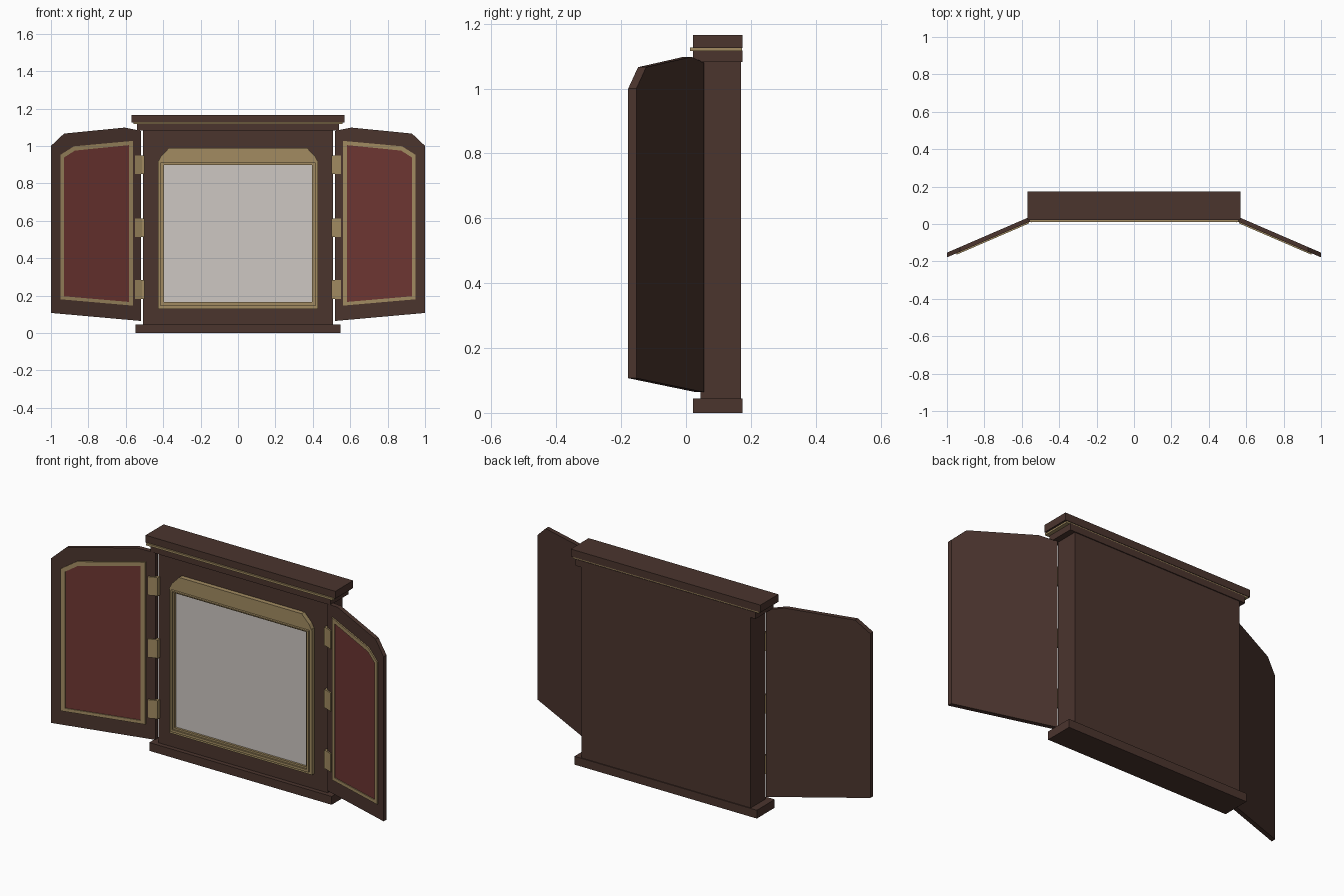
import bpy, bmesh

if "Cube" in bpy.data.objects:
    bpy.data.objects.remove(bpy.data.objects["Cube"], do_unlink=True)


def material(name, r, g, b):
    m = bpy.data.materials.new(name)
    m.use_nodes = True
    m.diffuse_color = (r, g, b, 1)
    node = next(n for n in m.node_tree.nodes if n.type == 'BSDF_PRINCIPLED')
    node.inputs["Base Color"].default_value = (r, g, b, 1)
    node.inputs["Roughness"].default_value = 0.8
    return m


wood = material("dark_wood", 0.07, 0.035, 0.027)
gold = material("dull_gold", 0.36, 0.26, 0.12)
red = material("red_lining", 0.155, 0.037, 0.032)
canvas = material("pale_canvas", 0.61, 0.57, 0.54)


def finish(name, bm, mat):
    bmesh.ops.recalc_face_normals(bm, faces=bm.faces)
    mesh = bpy.data.meshes.new(name)
    bm.to_mesh(mesh)
    bm.free()
    mesh.materials.append(mat)
    obj = bpy.data.objects.new(name, mesh)
    bpy.context.collection.objects.link(obj)
    return obj


def flat(x):
    return 0


def loop(bm, outline, y, bend, side):
    return [bm.verts.new((side * x, y + bend(x), z)) for x, z in outline]


def bridge(bm, a, b):
    for i in range(len(a)):
        j = (i + 1) % len(a)
        bm.faces.new((a[i], a[j], b[j], b[i]))


def plate(name, outline, y0, y1, mat, bend=flat, side=1):
    """Solid plate with an (x, z) outline between two depths."""
    bm = bmesh.new()
    front = loop(bm, outline, y0, bend, side)
    back = loop(bm, outline, y1, bend, side)
    bm.faces.new(front)
    bm.faces.new(back)
    bridge(bm, front, back)
    return finish(name, bm, mat)


def frame(name, outer, inner, y0, y1, mat, bend=flat, side=1):
    """Plate with an opening."""
    bm = bmesh.new()
    loops = [loop(bm, o, y, bend, side)
             for o, y in ((outer, y0), (inner, y0), (inner, y1), (outer, y1))]
    for k in range(4):
        bridge(bm, loops[k], loops[(k + 1) % 4])
    return finish(name, bm, mat)


def rect(x0, x1, z0, z1):
    return [(x0, z0), (x1, z0), (x1, z1), (x0, z1)]


def block(name, half, z0, z1, y0, y1, mat):
    return plate(name, rect(-half, half, z0, z1), y0, y1, mat)


# Cabinet carcass
block("body", 0.508, 0.04, 1.09, 0.045, 0.17, wood)
block("base", 0.548, 0, 0.045, 0.021, 0.175, wood)
block("cornice_step", 0.54, 1.082, 1.118, 0.021, 0.175, wood)
block("cornice_trim", 0.56, 1.116, 1.127, 0.012, 0.172, gold)
block("cornice_top", 0.57, 1.125, 1.165, 0.021, 0.175, wood)

# Picture with stepped gilt frame and crest
block("picture", 0.405, 0.155, 0.91, 0.032, 0.046, canvas)
steps = [rect(-h, h, z0, z1) for h, z0, z1 in
         ((0.428, 0.128, 0.92), (0.414, 0.143, 0.91),
          (0.404, 0.156, 0.904), (0.396, 0.166, 0.898))]
for label, k, depth in (("outer", 0, 0.024), ("middle", 1, 0.012), ("inner", 2, 0.02)):
    frame("picture_frame_" + label, steps[k], steps[k + 1], depth, 0.046, gold)
plate("frame_crest", [(-0.428, 0.915), (0.428, 0.915), (0.412, 0.945),
                      (0.368, 0.99), (-0.368, 0.99), (-0.412, 0.945)],
      0.02, 0.046, gold)

# Open doors, hinged at the cabinet sides
door = [(0.518, 0.064), (1, 0.107), (1, 1.0), (0.93, 1.066), (0.605, 1.098), (0.518, 1.08)]
trim_outer = [(0.561, 0.146), (0.95, 0.18), (0.95, 0.952), (0.877, 0.998), (0.561, 1.027)]
trim_inner = [(0.583, 0.166), (0.93, 0.196), (0.93, 0.938), (0.872, 0.975), (0.583, 1.004)]


def swing(x):
    return 0.03 - 0.432 * (x - 0.518)


for label, side in (("left", 1), ("right", -1)):
    plate(label + "_door", door, 0, 0.025, wood, swing, side)
    plate(label + "_door_lining", trim_inner, -0.003, 0.002, red, swing, side)
    frame(label + "_door_trim", trim_outer, trim_inner, -0.008, 0.002, gold, swing, side)
    for n, z in enumerate((0.232, 0.562, 0.9)):
        leaf = rect(0.512, 0.55, z - 0.05, z + 0.05)
        plate(f"{label}_hinge_leaf_{n}", leaf, -0.008, 0.002, gold, swing, side)
        knuckle = rect(0.5, 0.516, z - 0.05, z + 0.05)
        plate(f"{label}_hinge_knuckle_{n}", knuckle, 0.025, 0.046, gold, flat, side)
